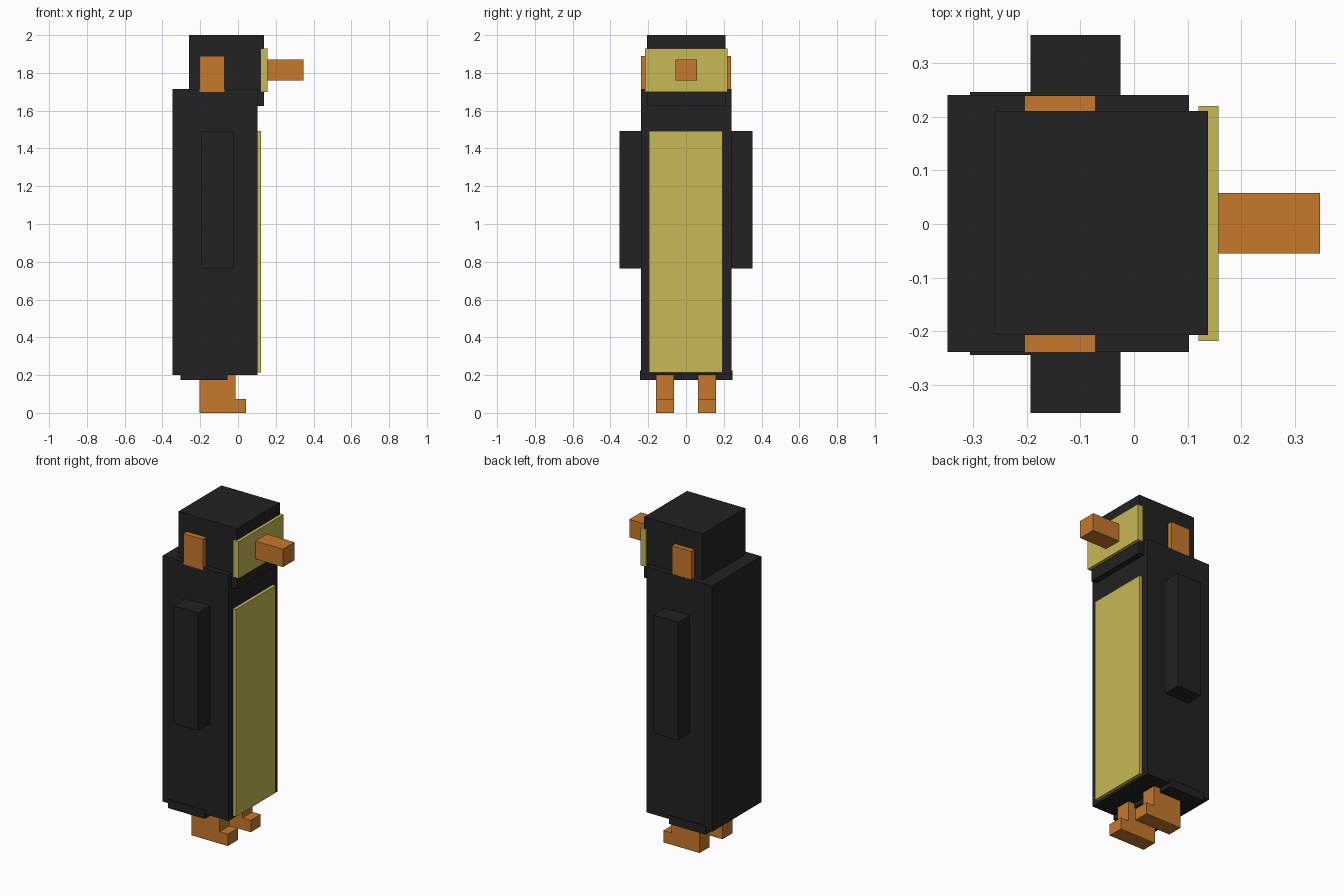
import bpy
import bmesh

cube = bpy.data.objects.get("Cube")
if cube:
    bpy.data.objects.remove(cube, do_unlink=True)


def make_material(name, rgb):
    mat = bpy.data.materials.new(name)
    mat.use_nodes = True
    color = (*rgb, 1.0)
    mat.diffuse_color = color
    bsdf = next(n for n in mat.node_tree.nodes if n.type == "BSDF_PRINCIPLED")
    bsdf.inputs["Base Color"].default_value = color
    return mat


black = make_material("black feathers", (0.016, 0.016, 0.016))
yellow = make_material("pale yellow", (0.578, 0.485, 0.091))
orange = make_material("orange", (0.565, 0.191, 0.024))


def prism(name, profile, y0, y1, mat):
    """Extrude an (x, z) profile from y0 to y1."""
    bm = bmesh.new()
    face = bm.faces.new([bm.verts.new((x, y0, z)) for x, z in profile])
    ext = bmesh.ops.extrude_face_region(bm, geom=[face])
    verts = [v for v in ext["geom"] if isinstance(v, bmesh.types.BMVert)]
    bmesh.ops.translate(bm, verts=verts, vec=(0, y1 - y0, 0))
    bmesh.ops.recalc_face_normals(bm, faces=bm.faces)
    mesh = bpy.data.meshes.new(name)
    bm.to_mesh(mesh)
    bm.free()
    mesh.materials.append(mat)
    obj = bpy.data.objects.new(name, mesh)
    bpy.context.collection.objects.link(obj)
    return obj


def box(name, x, y, z, mat):
    corners = [(x[0], z[0]), (x[1], z[0]), (x[1], z[1]), (x[0], z[1])]
    return prism(name, corners, y[0], y[1], mat)


# Body, rump and belly
box("body", (-0.347, 0.102), (-0.238, 0.24), (0.2, 1.715), black)
box("rump", (-0.305, -0.055), (-0.244, 0.246), (0.173, 0.225), black)
box("belly", (0.1, 0.122), (-0.195, 0.193), (0.215, 1.492), yellow)

# Head, face plate and beak
box("head", (-0.26, 0.138), (-0.207, 0.21), (1.625, 2.0), black)
box("face", (0.12, 0.157), (-0.218, 0.22), (1.7, 1.928), yellow)
box("beak", (0.15, 0.346), (-0.055, 0.058), (1.76, 1.87), orange)

# Paired parts: wings, cheeks and L-shaped feet
foot = [(-0.205, 0), (0.043, 0), (0.043, 0.073),
        (-0.013, 0.073), (-0.013, 0.2), (-0.205, 0.2)]
for side, s in (("left", 1), ("right", -1)):
    box(side + "_wing", (-0.193, -0.025), (s * 0.22, s * 0.352), (0.765, 1.492), black)
    box(side + "_cheek", (-0.204, -0.072), (s * 0.19, s * 0.239), (1.7, 1.89), orange)
    prism(side + "_foot", foot, s * 0.063, s * 0.16, orange)
